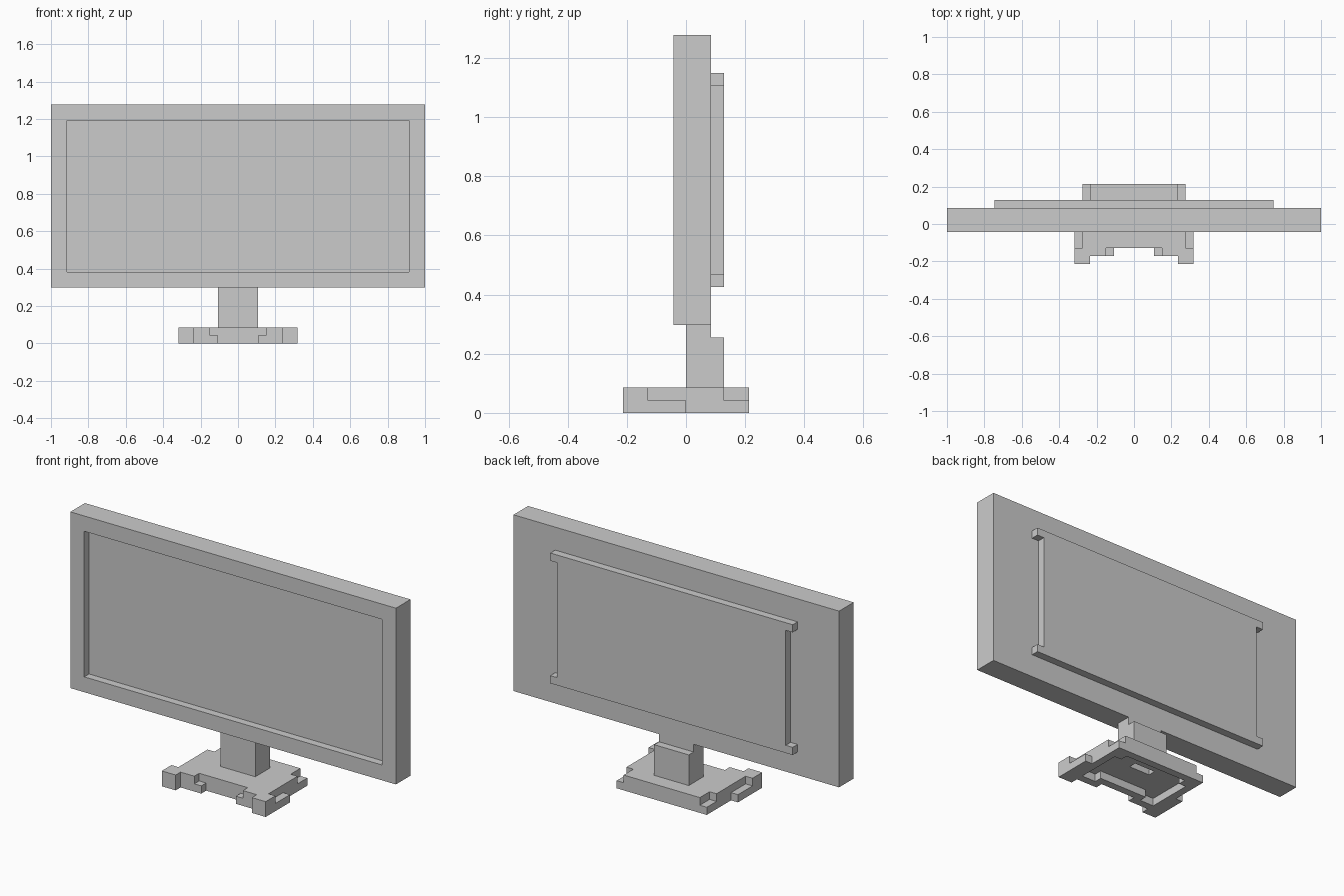
import bpy, bmesh

if "Cube" in bpy.data.objects:
    bpy.data.objects.remove(bpy.data.objects["Cube"])

U = 2 / 47  # module: every edge lies on this grid


def prism(name, profile, axis, lo, hi):
    """Extrude a 2D profile (in modules) along an axis from lo to hi."""
    place = {'x': lambda a, b: (lo, a, b),
             'y': lambda a, b: (a, lo, b),
             'z': lambda a, b: (a, b, lo)}[axis]
    bm = bmesh.new()
    face = bm.faces.new([bm.verts.new(place(a, b)) for a, b in profile])
    new = bmesh.ops.extrude_face_region(bm, geom=[face])['geom']
    offset = [hi - lo if c == axis else 0 for c in 'xyz']
    bmesh.ops.translate(bm, vec=offset, verts=[g for g in new if isinstance(g, bmesh.types.BMVert)])
    bmesh.ops.recalc_face_normals(bm, faces=bm.faces)
    bmesh.ops.scale(bm, vec=(U, U, U), verts=bm.verts)
    mesh = bpy.data.meshes.new(name)
    bm.to_mesh(mesh)
    bm.free()
    obj = bpy.data.objects.new(name, mesh)
    bpy.context.collection.objects.link(obj)
    return obj


def mirrored(half):
    """Complete a right-hand half outline with its left-hand copy."""
    return half + [(-x, y) for x, y in reversed(half)]


def box(name, x, y, z):
    return prism(name, [(x[0], y[0]), (x[1], y[0]), (x[1], y[1]), (x[0], y[1])], 'z', *z)


def cut(target, cutter):
    """Subtract a cutter, bake the result and discard the cutter."""
    mod = target.modifiers.new("cut", 'BOOLEAN')
    mod.operation, mod.solver, mod.object = 'DIFFERENCE', 'EXACT', cutter
    bpy.context.view_layer.objects.active = target
    bpy.ops.object.modifier_apply(modifier=mod.name)
    bpy.data.objects.remove(cutter)


# Screen housing with the recessed display
housing = box("screen_housing", (-23.5, 23.5), (-1, 2), (7, 30))
cut(housing, box("display_recess", (-21.5, 21.5), (-3, 0), (9, 28)))

# Raised rear cover with a small tab at each corner
prism("rear_cover", mirrored([(17.5, 10), (17.5, 11), (16.5, 11),
                              (16.5, 26), (17.5, 26), (17.5, 27)]), 'y', 2, 3)

# Neck: stepped side profile, hollow inside
neck = prism("stand_neck", [(0, 2), (3, 2), (3, 6), (2, 6), (2, 7), (0, 7)], 'x', -2.5, 2.5)

# Base plate outline
base = prism("stand_base", mirrored([(2.5, -3), (2.5, -4), (5.5, -4), (5.5, -5),
                                     (7.5, -5), (7.5, 0), (6.5, 0), (6.5, 5)]), 'z', 0, 2)

# Half-height steps at the front, sides and rear corners
for x, y in [((2, 3.5), (-4.5, -3)), ((6.5, 8), (-3, 0.5)), ((5.5, 8), (3, 6))]:
    for s in (1, -1):
        cut(base, box("step", sorted((s * x[0], s * x[1])), y, (1, 3)))

# Hollow underside and the slot running up into the neck
cut(base, prism("underside", mirrored([(3.5, -2), (3.5, -3), (5.5, -3), (5.5, 3),
                                       (4.5, 3), (4.5, 4)]), 'z', -1, 1))
for part in (base, neck):
    cut(part, box("slot", (-1.5, 1.5), (1, 2), (0.5, 5)))
